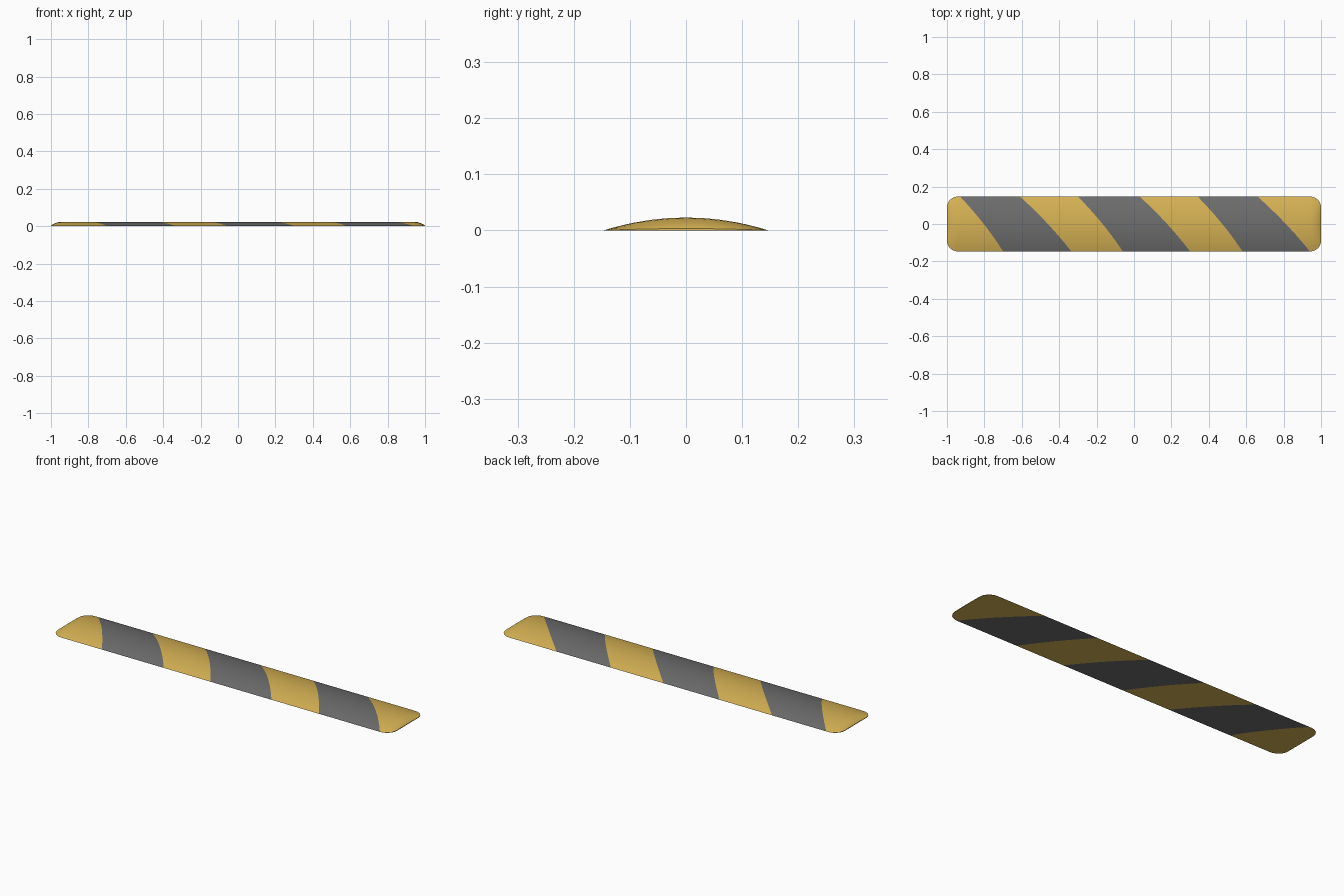
import bpy, bmesh, math
from mathutils import Vector

if "Cube" in bpy.data.objects:
    bpy.data.objects.remove(bpy.data.objects["Cube"])

HALF_L, HALF_W, HEIGHT = 1.0, 0.147, 0.023
CORNER_X, CORNER_Y = 0.06, 0.057      # rounded plan corners
BOW = 0.012                           # slight bow of the painted stripes
# end ramp: (distance from the end, fraction of full height)
RAMP = [(0, 0.15), (0.004, 0.3), (0.012, 0.5), (0.025, 0.75), (0.04, 0.93), (0.055, 1.0)]
# stripe borders: x at the back edge, x at the front edge
BORDERS = [(-0.93, -0.70), (-0.61, -0.335), (-0.30, -0.06),
           (0.03, 0.30), (0.34, 0.58), (0.66, 0.94)]


def material(name, rgb):
    m = bpy.data.materials.new(name)
    m.diffuse_color = (*rgb, 1)
    m.use_nodes = True
    m.node_tree.nodes["Principled BSDF"].inputs["Base Color"].default_value = m.diffuse_color
    return m


def half_length(y):
    d = max(0, abs(y) - (HALF_W - CORNER_Y)) / CORNER_Y
    return HALF_L - CORNER_X * (1 - math.sqrt(max(0, 1 - d * d)))


def bow(y):
    return BOW * (1 - (y / HALF_W) ** 2)


# rows across the width, denser at the rounded corners
half_rows = [0, 0.03, 0.06, 0.09] + [
    0.09 + CORNER_Y * math.sin(math.radians(a)) for a in (15, 30, 45, 60, 75, 90)]
rows = [-y for y in reversed(half_rows[1:])] + half_rows
inner = [-0.6, -0.2, 0.2, 0.6]

bm = bmesh.new()
top, bottom = [], []
for y in rows:
    L = half_length(y)
    arc = HEIGHT * (1 - (y / HALF_W) ** 2)
    cols = ([(-L + t, f) for t, f in RAMP] + [(x, 1) for x in inner]
            + [(L - t, f) for t, f in reversed(RAMP)])
    top.append([bm.verts.new((x, y, arc * f)) for x, f in cols])
    bottom.append([bm.verts.new((x, y, 0)) for x, f in cols])

# domed top, flat underside and thin end lips
n = len(top[0])
for j in range(len(rows) - 1):
    for i in range(n - 1):
        bm.faces.new((top[j][i], top[j][i + 1], top[j + 1][i + 1], top[j + 1][i]))
        bm.faces.new((bottom[j][i], bottom[j + 1][i], bottom[j + 1][i + 1], bottom[j][i + 1]))
    for i, flip in ((0, 1), (n - 1, -1)):
        bm.faces.new((top[j][i], top[j + 1][i], bottom[j + 1][i], bottom[j][i])[::flip])
bmesh.ops.remove_doubles(bm, verts=bm.verts, dist=0.00001)

# cut the stripe borders (the bow is straightened while cutting)
for v in bm.verts:
    v.co.x -= bow(v.co.y)
for back, front in BORDERS:
    bmesh.ops.bisect_plane(
        bm, geom=bm.verts[:] + bm.edges[:] + bm.faces[:], dist=0.00001,
        plane_co=((back + front) / 2, 0, 0),
        plane_no=Vector((2 * HALF_W, front - back, 0)).normalized())
for f in bm.faces:
    c = f.calc_center_median()
    passed = sum(c.x > (b + a) / 2 + (b - a) / 2 * c.y / HALF_W for b, a in BORDERS)
    f.material_index = passed % 2
for v in bm.verts:
    v.co.x += bow(v.co.y)
bmesh.ops.recalc_face_normals(bm, faces=bm.faces)

mesh = bpy.data.meshes.new("speed_bump")
bm.to_mesh(mesh)
bm.free()
bump = bpy.data.objects.new("speed_bump", mesh)
bpy.context.collection.objects.link(bump)
mesh.materials.append(material("warning yellow", (0.68, 0.45, 0.09)))
mesh.materials.append(material("dark grey", (0.155, 0.155, 0.155)))

bpy.context.view_layer.objects.active = bump
bump.select_set(True)
bpy.ops.object.shade_smooth_by_angle(angle=math.radians(30))
